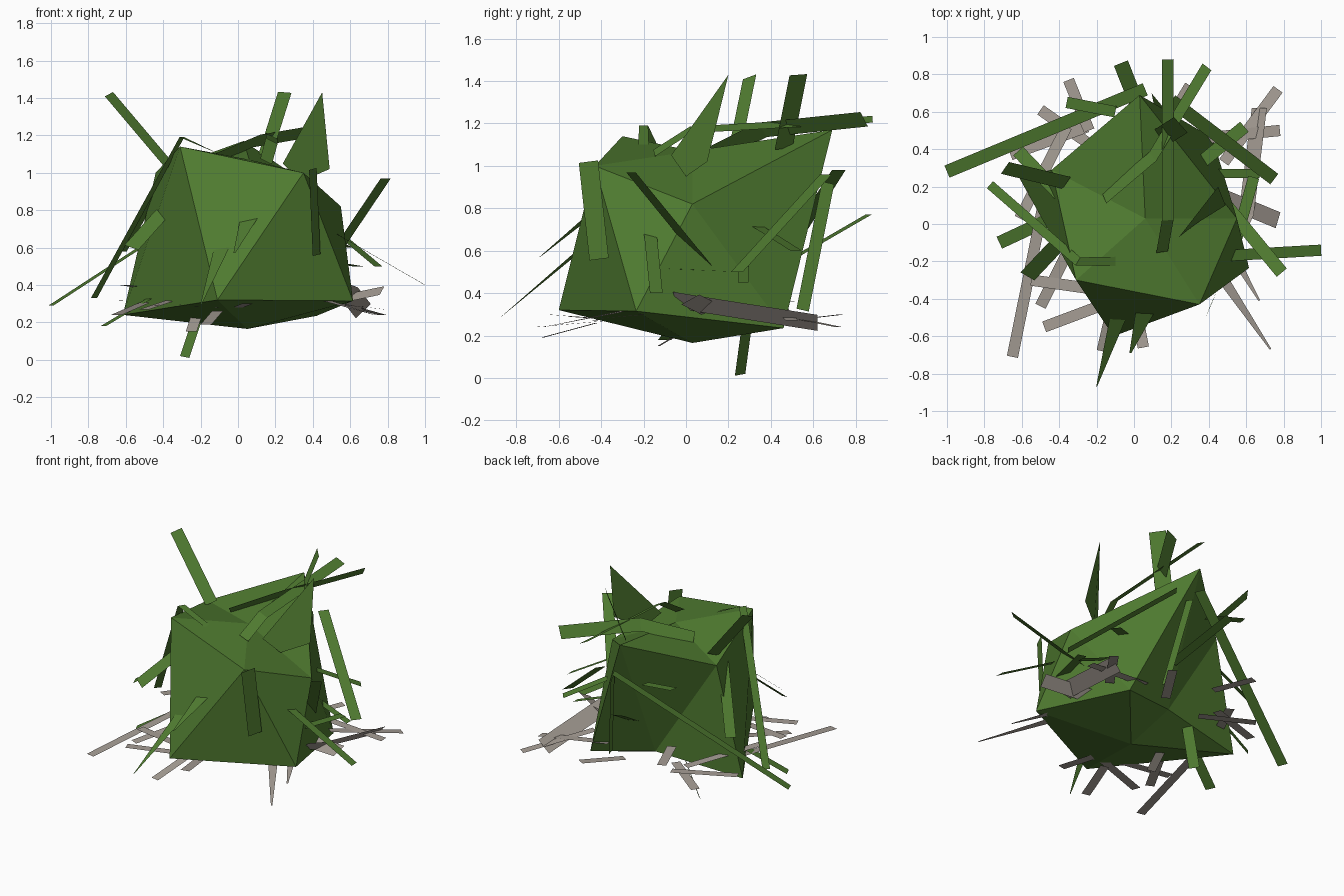
import bpy
from mathutils import Vector as V


def material(name, rgb):
    m = bpy.data.materials.new(name)
    m.diffuse_color = (*rgb, 1)
    return m


GREEN = material("leaf_green", (0.08, 0.20, 0.03))
GREY = material("straw_grey", (0.38, 0.34, 0.30))


def make(name, verts, faces, mat):
    me = bpy.data.meshes.new(name)
    me.from_pydata([tuple(v) for v in verts], [], faces)
    me.materials.append(mat)
    ob = bpy.data.objects.new(name, me)
    bpy.context.collection.objects.link(ob)
    return ob


def strip(name, path, width, mat, normal=(0, 0, 1), tip=1.0):
    """Flat ribbon along a path (first point is the outer tip)."""
    pts = [V(p) for p in path]
    verts = []
    for i, p in enumerate(pts):
        d = pts[min(i + 1, len(pts) - 1)] - pts[max(i - 1, 0)]
        side = d.cross(V(normal)).normalized() * width / 2
        if i == 0:
            side *= tip
        verts += [p - side, p + side]
    faces = [(2 * i, 2 * i + 1, 2 * i + 3, 2 * i + 2) for i in range(len(pts) - 1)]
    return make(name, verts, faces, mat)


# bush core: distorted icosahedron (top, upper ring, lower ring, bottom)
upper = [(.35, -.43, 1.0), (.55, .03, .82), (.03, .69, 1.17), (-.44, .29, 1.0), (-.31, -.30, 1.14)]
lower = [(.615, -.235, .315), (.42, .46, .235), (0, .34, .30), (-.615, .25, .24), (-.11, -.60, .32)]
faces = []
for i in range(5):
    j = (i + 1) % 5
    u, un, l, ln = 1 + i, 1 + j, 6 + i, 6 + j
    faces += [(0, u, un), (u, l, un), (un, l, ln), (11, ln, l)]
make("bush_core", [(.06, .03, 1.07)] + upper + lower + [(.05, .03, .165)], faces, GREEN)

# upright leaf blades on the top
strip("top_blade_left", [(-.69, .30, 1.42), (-.36, .22, 1.03)], .08, GREEN, (.6, -.6, .5))
strip("top_blade_back", [(.25, .53, 1.43), (.14, .46, 1.08)], .11, GREEN, (-.75, -.65, 0))
make("top_spike", [(.45, .20, 1.43), (.24, -.07, 1.05), (.33, 0, .95), (.49, .10, 1.02)],
     [(0, 1, 2, 3)], GREEN)

# blades bent over the crown
strip("crown_blade_a", [(.18, .88, 1.22), (.18, .02, 1.17), (.15, -.15, 1.06)], .07, GREEN, (.45, 0, .9))
strip("crown_blade_b", [(.39, .84, 1.22), (.10, .36, 1.17), (-.16, .14, 1.06)], .09, GREEN, (-.6, .45, .65))
strip("crown_blade_c", [(-.77, .21, .33), (-.30, -.20, 1.19), (-.10, -.20, 1.10)], .05, GREEN)

# side leaf blades, flat: tip, root, width
side = [
    ((-1, .28, .29), (.06, .72, .98), .07),
    ((-.07, .86, .77), (.08, .48, .55), .08),
    ((.79, -.26, .97), (.46, .14, .48), .07),
    ((.75, .24, .50), (.20, .66, .96), .07),
    ((1, -.14, .40), (.48, -.17, .70), .06),
    ((.59, .52, .60), (.36, .33, .72), .07),
    ((.67, .27, .45), (.33, .27, .58), .05),
    ((.64, .25, .50), (.52, -.18, .52), .06),
    ((-.72, -.10, .18), (-.42, .04, .36), .07),
    ((-.62, .39, .58), (-.40, .16, .97), .07),
    ((-.36, .65, .95), (-.10, .60, .90), .06),
]
for i, (a, b, w) in enumerate(side):
    strip(f"side_blade_{i + 1}", [a, b], w, GREEN)
strip("side_blade_left", [(-.57, -.28, .60), (-.40, -.10, .79)], .09, GREEN, (-.2, -.7, .6))

# front blades, back strip and low sprig
strip("front_spike_left", [(-.20, -.87, .29), (-.08, -.48, .62)], .09, GREEN, tip=.05)
strip("front_spike_right", [(-.02, -.69, .57), (.06, -.46, .76)], .10, GREEN, tip=.1)
strip("front_hanging_blade", [(.42, -.41, .56), (.40, -.46, 1.02)], .10, GREEN, (.9, -.4, 0))
strip("back_hanging_blade", [(.20, .55, .32), (.10, .67, .92)], .06, GREEN, (1, .2, 0))
strip("low_sprig", [(-.285, .255, .015), (-.20, .29, .27)], .07, GREEN, (-.7, -.7, 0))

# dry straws around the base: outer end, inner end (x, y, z)
straws = [
    ((.77, .72, .24), (.48, .33, .32)),
    ((.78, .50, .27), (.28, .45, .33)),
    ((.67, -.41, .28), (.48, -.08, .31)),
    ((.73, -.67, .24), (.46, -.27, .32)),
    ((.30, .74, .30), (.14, .48, .27)),
    ((-.35, .77, .46), (-.24, .50, .46)),
    ((-.50, .61, .27), (-.20, .40, .30)),
    ((-.66, .37, .32), (-.25, .52, .30)),
    ((-.61, .03, .40), (-.36, .52, .36)),
    ((-.65, -.71, .24), (-.49, .08, .31)),
    ((-.48, -.55, .29), (-.08, -.40, .28)),
    ((-.50, -.44, .27), (-.32, -.08, .33)),
    ((-.55, -.30, .30), (-.13, -.36, .29)),
    ((-.17, -.68, .19), (-.11, -.42, .26)),
    ((.05, -.66, .30), (0, -.40, .28)),
    ((-.25, -.13, .15), (-.22, .02, .24)),
]
for i, (a, b) in enumerate(straws):
    strip(f"straw_{i + 1}", [a, b], .06, GREY, tip=.15 if i in (2, 3) else 1)

# broad straws at the right side
strip("broad_straw", [(.67, .62, .26), (.60, .05, .35), (.55, -.05, .37)], .11, GREY, (-.7, 0, .75))
strip("upright_straw", [(.77, .02, .37), (.48, .14, .31)], .10, GREY, (.2, -.5, .8))
